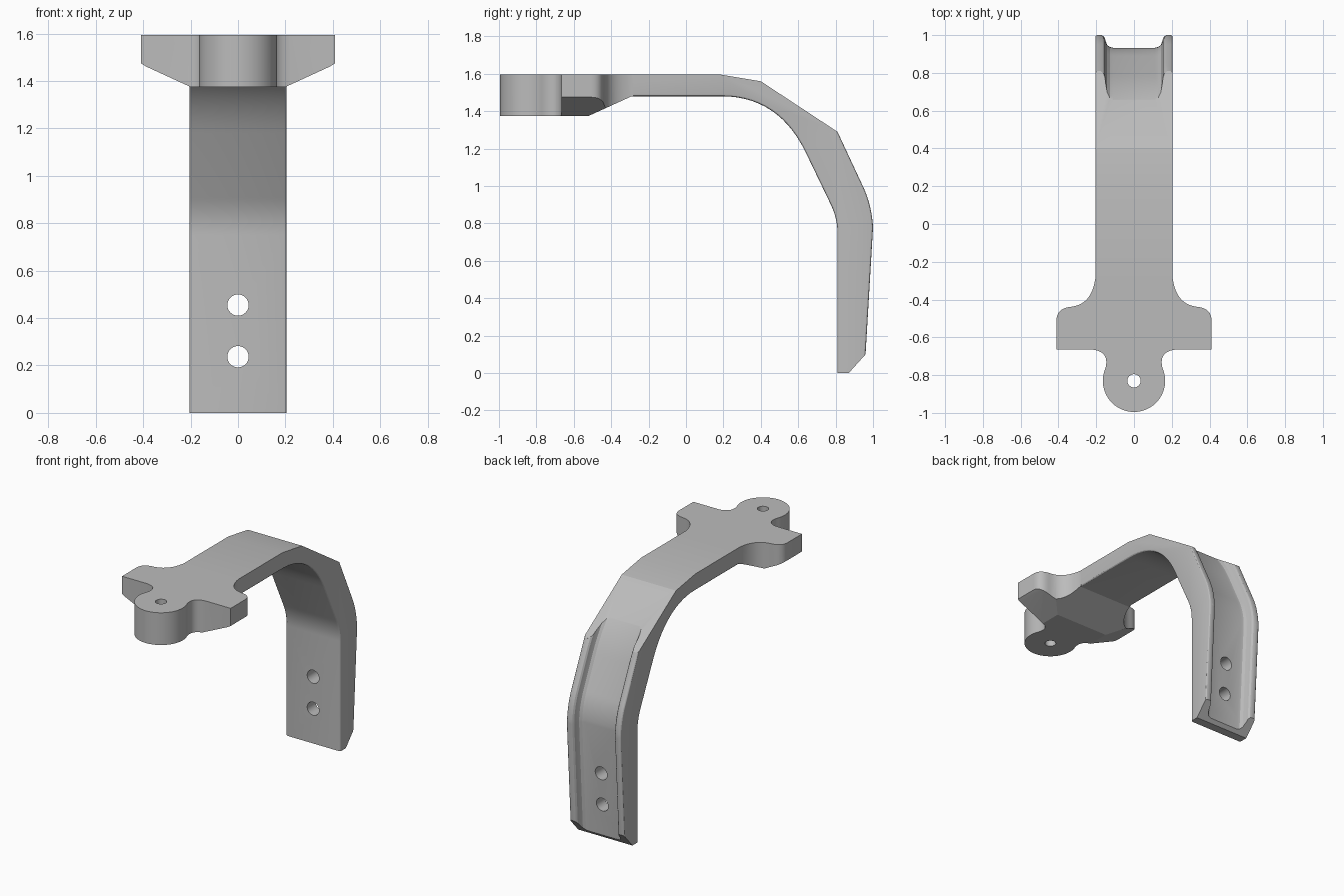
import bpy, bmesh, math
from mathutils import Vector

if "Cube" in bpy.data.objects:
    bpy.data.objects.remove(bpy.data.objects["Cube"])

grey = bpy.data.materials.new("matte grey")
grey.use_nodes = True
grey.diffuse_color = (0.5, 0.5, 0.5, 1)
grey.node_tree.nodes["Principled BSDF"].inputs["Base Color"].default_value = (0.5, 0.5, 0.5, 1)

HALF, TOP, LOW = 0.205, 1.595, 1.375


def curve(a, c, b, n=10):
    """Points on a quadratic curve from a to b, pulled towards c."""
    a, c, b = Vector(a), Vector(c), Vector(b)
    return [tuple(a * (1 - t) ** 2 + c * 2 * t * (1 - t) + b * t * t)
            for t in (i / n for i in range(n + 1))]


def finish(name, bm):
    bmesh.ops.recalc_face_normals(bm, faces=bm.faces)
    mesh = bpy.data.meshes.new(name)
    bm.to_mesh(mesh)
    bm.free()
    mesh.materials.append(grey)
    ob = bpy.data.objects.new(name, mesh)
    bpy.context.collection.objects.link(ob)
    return ob


def prism(name, outline, axis, lo, hi, round_edge=None):
    """Extrude a flat outline along an axis; optionally round chosen edges."""
    place = {"x": lambda p, d: (d, p[0], p[1]),
             "y": lambda p, d: (p[0], d, p[1]),
             "z": lambda p, d: (p[0], p[1], d)}[axis]
    bm = bmesh.new()
    ends = [[bm.verts.new(place(p, d)) for p in outline] for d in (lo, hi)]
    for ring in ends:
        bm.faces.new(ring)
    for i in range(len(outline)):
        bm.faces.new((ends[0][i - 1], ends[0][i], ends[1][i], ends[1][i - 1]))
    bmesh.ops.recalc_face_normals(bm, faces=bm.faces)
    if round_edge:
        edges = [e for e in bm.edges if round_edge(*[v.co for v in e.verts])]
        bmesh.ops.bevel(bm, geom=edges, offset=0.012, segments=3,
                        profile=0.5, affect="EDGES")
    return finish(name, bm)


def combine(target, other, operation):
    mod = target.modifiers.new(operation, "BOOLEAN")
    mod.object, mod.operation, mod.solver = other, operation, "EXACT"
    bpy.context.view_layer.objects.active = target
    bpy.ops.object.modifier_apply(modifier=mod.name)
    bpy.data.objects.remove(other)


def circle(cx, cy, r, n=32):
    return [(cx + r * math.cos(math.tau * i / n), cy + r * math.sin(math.tau * i / n))
            for i in range(n)]


# Bent arm: side profile, outer line first and then the inner line
outer = [(-0.5, TOP), (0.19, TOP), (0.4, 1.56), (0.81, 1.29)]
outer += curve((0.95, 0.99), (0.992, 0.9), (1.0, 0.78))
outer += [(0.96, 0.1), (0.87, 0)]
inner = [(0.81, 0)] + curve((0.81, 0.75), (0.81, 0.83), (0.77, 0.91))
inner += curve((0.64, 1.18), (0.495, 1.48), (0.19, 1.48), 14)
inner += [(-0.29, 1.48), (-0.5, 1.385)]


def long_edge(a, b):
    mid = (a + b) / 2
    flat_top = mid.z > 1.5 or (mid.y > 0.58 and mid.z > 1.35)
    return (abs(a.x - b.x) < 1e-4 and mid.z > 0.09
            and mid.y > -0.45 and not flat_top)


arm = prism("bent_arm", outer + inner, "x", -HALF, HALF, long_edge)

# Mounting head: plan outline trimmed by its front and side profiles
half_plan = [(HALF, -0.28)]
half_plan += curve((HALF, -0.29), (0.225, -0.425), (0.33, -0.438))
half_plan += curve((0.345, -0.44), (0.41, -0.45), (0.41, -0.51), 8)
half_plan += [(0.41, -0.665)]
half_plan += curve((0.22, -0.665), (0.13, -0.675), (0.15, -0.76))
half_plan += [(0.165 * math.cos(a), -0.83 + 0.165 * math.sin(a))
              for a in (math.radians(20 - 5 * i) for i in range(22))]
plan = half_plan + [(0, -0.995)] + [(-x, y) for x, y in reversed(half_plan)]
head = prism("mounting_head", plan, "z", LOW - 0.1, TOP)

front = [(0.6, TOP + 0.1), (0.6, 1.475), (0.41, 1.475), (0.385, 1.46), (0.2, LOW)]
front += [(-x, z) for x, z in reversed(front)]
combine(head, prism("front_trim", front, "y", -1.2, 0), "INTERSECT")
side = [(-1.2, TOP + 0.1), (0, TOP + 0.1), (0, 1.48), (-0.29, 1.48), (-0.52, LOW), (-1.2, LOW)]
combine(head, prism("side_trim", side, "x", -0.7, 0.7), "INTERSECT")
combine(arm, head, "UNION")

# Rounded channel down the back, lofted along its floor line
floor = curve((0.62, 1.43), (0.72, 1.33), (0.79, 1.18))
floor += curve((0.888, 0.97), (0.93, 0.88), (0.933, 0.78))
floor += [(0.895, 0.1), (0.884, -0.1)]
half = [(0.11, 0), (0.128, 0.004), (0.143, 0.016), (0.15, 0.035),
        (0.154, 0.052), (0.162, 0.062), (0.175, 0.067), (0.175, 0.2)]
section = half + [(-x, h) for x, h in reversed(half)]
bm = bmesh.new()
rings = []
for i, (y, z) in enumerate(floor):
    a, b = floor[max(i - 1, 0)], floor[min(i + 1, len(floor) - 1)]
    along = Vector((b[0] - a[0], b[1] - a[1])).normalized()
    rings.append([bm.verts.new((x, y - along.y * h, z + along.x * h)) for x, h in section])
for r, s in zip(rings, rings[1:]):
    for i in range(len(section)):
        bm.faces.new((r[i - 1], r[i], s[i], s[i - 1]))
bm.faces.new(rings[0])
bm.faces.new(rings[-1])
combine(arm, finish("channel_cutter", bm), "DIFFERENCE")

# Two bolt holes through the leg and one through the round boss
for z in (0.237, 0.455):
    combine(arm, prism("leg_hole", circle(0, z, 0.045), "y", 0.7, 1.1), "DIFFERENCE")
combine(arm, prism("boss_hole", circle(0, -0.83, 0.035), "z", 1.2, 1.8), "DIFFERENCE")

# Smooth curved faces, keep the creases
arm.name = "bracket_arm"
bpy.ops.object.select_all(action="DESELECT")
arm.select_set(True)
bpy.context.view_layer.objects.active = arm
bpy.ops.object.shade_smooth_by_angle(angle=math.radians(22))
